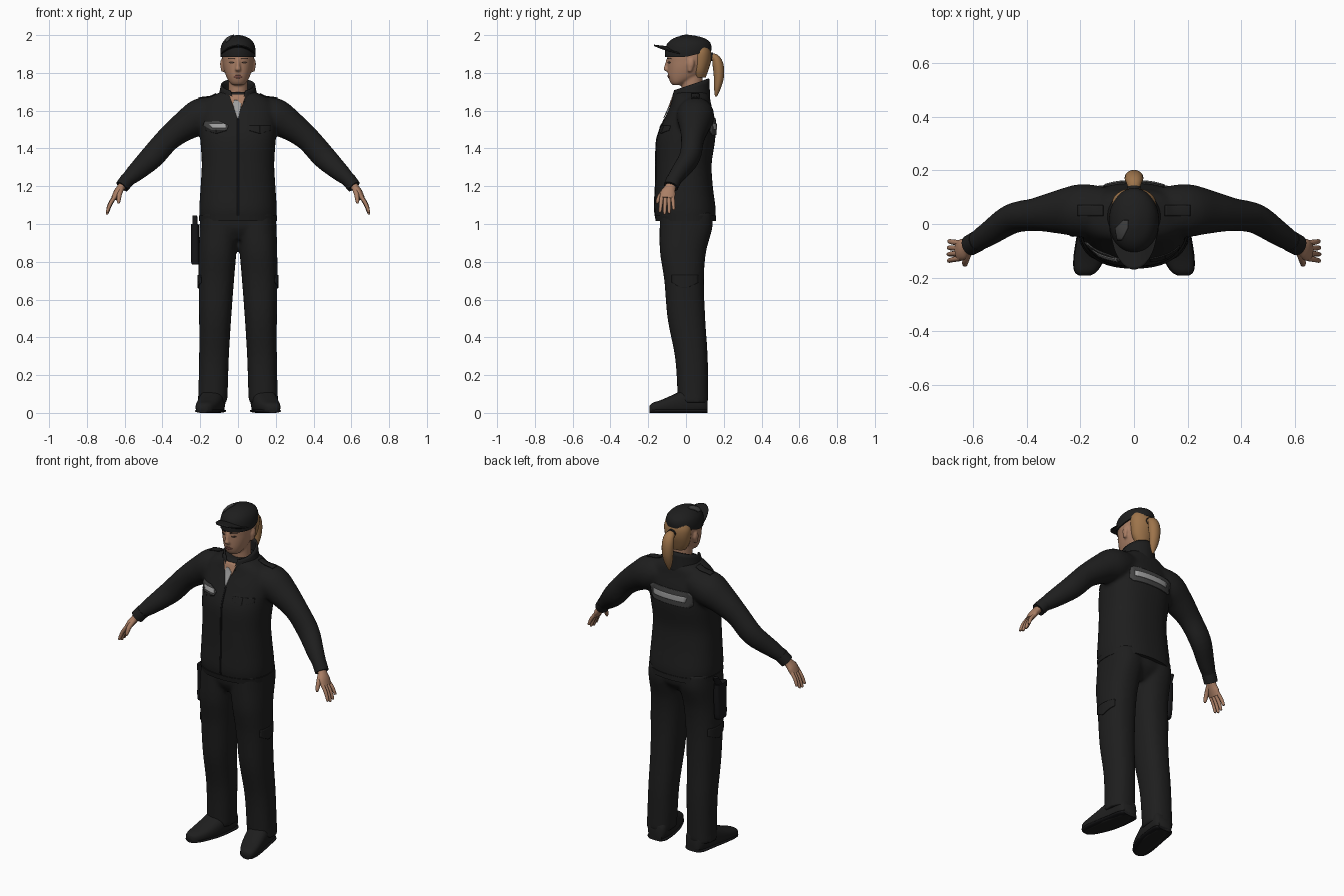
import bpy, bmesh, math
from mathutils import Vector
from mathutils.bvhtree import BVHTree


def material(name, r, g, b):
    m = bpy.data.materials.new(name)
    m.diffuse_color = (r, g, b, 1)
    return m


CLOTH = material("black cloth", 0.013, 0.013, 0.013)
LEATHER = material("dark leather", 0.008, 0.008, 0.009)
SKIN = material("skin", 0.40, 0.21, 0.13)
HAIR = material("light brown hair", 0.34, 0.175, 0.07)
PALE = material("pale grey", 0.34, 0.34, 0.34)
GREY = material("dark grey", 0.055, 0.055, 0.055)
LIP = material("lip", 0.22, 0.085, 0.065)
DARK = material("eye brown", 0.06, 0.035, 0.025)


def loft(bm, secs, ref=(1, 0, 0), axis=None, n=24, p=2.0, k=4):
    """Skin smooth rings through sections (x, y, z, radius_a, radius_b)."""
    s = [Vector(q) for q in secs]
    pts = []
    for i in range(len(s) - 1):
        a, b, c, d = s[max(i - 1, 0)], s[i], s[i + 1], s[min(i + 2, len(s) - 1)]
        for j in range(k):
            t = j / k
            pts.append(0.5 * (2 * b + (c - a) * t + (2 * a - 5 * b + 4 * c - d) * t * t
                              + (3 * b - a - 3 * c + d) * t ** 3))
    pts.append(s[-1])
    rings = []
    for i, q in enumerate(pts):
        o = Vector(q[:3])
        t = Vector(axis) if axis else Vector(pts[min(i + 1, len(pts) - 1)][:3]) - Vector(pts[max(i - 1, 0)][:3])
        t.normalize()
        a = Vector(ref)
        a = (a - t * a.dot(t)).normalized()
        b = t.cross(a)
        ring = []
        for j in range(n):
            th = 2 * math.pi * j / n
            c, sn = math.cos(th), math.sin(th)
            ca = math.copysign(abs(c) ** (2 / p), c)
            sb = math.copysign(abs(sn) ** (2 / p), sn)
            ring.append(bm.verts.new(o + a * ca * q[3] + b * sb * q[4]))
        rings.append(ring)
    for r0, r1 in zip(rings, rings[1:]):
        for j in range(n):
            bm.faces.new((r0[j], r0[(j + 1) % n], r1[(j + 1) % n], r1[j]))
    bm.faces.new(rings[0][::-1])
    bm.faces.new(rings[-1])


def side(secs, s):
    return [(q[0] * s, *q[1:]) for q in secs]


def make(name, bm, mat, voxel=0, thick=0):
    bmesh.ops.recalc_face_normals(bm, faces=bm.faces)
    me = bpy.data.meshes.new(name)
    bm.to_mesh(me)
    bm.free()
    ob = bpy.data.objects.new(name, me)
    bpy.context.collection.objects.link(ob)
    me.materials.append(mat)
    bpy.ops.object.select_all(action='DESELECT')
    ob.select_set(True)
    bpy.context.view_layer.objects.active = ob
    bpy.ops.object.shade_smooth_by_angle(angle=math.radians(50))
    if voxel:
        m = ob.modifiers.new("blend", 'REMESH')
        m.mode, m.voxel_size, m.use_smooth_shade = 'VOXEL', voxel, True
        m = ob.modifiers.new("soften", 'SMOOTH')
        m.factor, m.iterations = 0.5, 4
    if thick:
        m = ob.modifiers.new("thickness", 'SOLIDIFY')
        m.thickness, m.offset = thick, 0
    return ob


def strip(bm, grid):
    v = [[bm.verts.new(q) for q in row] for row in grid]
    for a, b in zip(v, v[1:]):
        for j in range(len(a) - 1):
            bm.faces.new((a[j], a[j + 1], b[j + 1], b[j]))


def plate(name, target, rows, view, mat, lift=0.003, m=12, k=6):
    """Thin plate laid on a surface; rows are (v, u_start, u_end)."""
    bpy.context.view_layer.update()
    tree = BVHTree.FromObject(target, bpy.context.evaluated_depsgraph_get())
    d = {"front": (0, 1, 0), "back": (0, -1, 0), "top": (0, 0, -1),
         "left": (1, 0, 0), "right": (-1, 0, 0)}[view]
    d = Vector(d)
    grid, last = [], None
    for r0, r1 in zip(rows, rows[1:]):
        for i in range(k + 1):
            v, a, b = [x + (y - x) * i / k for x, y in zip(r0, r1)]
            line = []
            for j in range(m + 1):
                u = a + (b - a) * j / m
                base = Vector((u, v, 0) if view == "top" else
                              (0, u, v) if view in ("left", "right") else (u, 0, v))
                hit = tree.ray_cast(base - d * 3, d)[0]
                last = hit or last or base
                line.append(last - d * lift)
            grid.append(line)
    bm = bmesh.new()
    strip(bm, grid)
    bmesh.ops.remove_doubles(bm, verts=bm.verts, dist=0.0002)
    return make(name, bm, mat, thick=0.005)


# Jacket: body and both sleeves blended together
bm = bmesh.new()
loft(bm, [(0, 0, 1.015, .20, .155), (0, -.005, 1.08, .205, .162), (0, -.01, 1.20, .198, .152),
          (0, -.012, 1.32, .192, .148), (0, 0, 1.45, .20, .155), (0, .018, 1.55, .205, .135),
          (0, .026, 1.63, .19, .108), (0, .028, 1.67, .15, .098), (0, .028, 1.70, .09, .085)],
     axis=(0, 0, 1), n=40, p=2.4)
SLEEVE = [(.08, .045, 1.60, .085, .075), (.19, .05, 1.57, .10, .098), (.28, .045, 1.52, .082, .08),
          (.37, .035, 1.45, .062, .066), (.455, .02, 1.355, .056, .064), (.54, -.035, 1.275, .046, .05),
          (.595, -.07, 1.225, .038, .036), (.612, -.08, 1.20, .036, .034)]
for s in (1, -1):
    loft(bm, side(SLEEVE, s), ref=(0, 1, 0))
jacket = make("jacket", bm, CLOTH, voxel=0.011)

# Cuffs
bm = bmesh.new()
for s in (1, -1):
    loft(bm, side([(.585, -.064, 1.235, .04, .039), (.614, -.08, 1.198, .039, .037)], s), ref=(0, 1, 0))
make("cuffs", bm, CLOTH)

# Standing collar, open at the front
bm = bmesh.new()
grid = []
for i in range(6):
    t = i / 5
    gap = math.radians(8 + 20 * t)
    row = []
    for j in range(41):
        th = gap + (2 * math.pi - 2 * gap) * j / 40
        y = .024 - (.10 - .006 * t) * math.cos(th)
        row.append(((.105 - .02 * t) * math.sin(th), y, 1.645 + t * (.083 + .35 * y)))
    grid.append(row)
strip(bm, grid)
make("collar", bm, CLOTH, thick=0.01)

# Jacket hem band
bm = bmesh.new()
loft(bm, [(0, 0, 1.015, .205, .160), (0, -.003, 1.045, .207, .163)], axis=(0, 0, 1), n=40, p=2.4)
make("hem", bm, CLOTH)

# Trousers: legs and hips
bm = bmesh.new()
LEG = [(.135, .037, .055, .078, .082), (.132, .036, .12, .078, .082), (.127, .028, .30, .079, .087),
       (.121, .002, .50, .085, .10), (.115, -.010, .70, .094, .105), (.108, -.016, .85, .10, .122),
       (.10, 0, .98, .104, .140), (.10, 0, 1.06, .10, .138)]
for s in (1, -1):
    loft(bm, side(LEG, s), axis=(0, 0, 1), p=2.3)
loft(bm, [(0, -.01, .92, .09, .09), (0, 0, .98, .17, .135), (0, 0, 1.07, .19, .14)], axis=(0, 0, 1), p=2.3)
trousers = make("trousers", bm, CLOTH, voxel=0.011)

# Shoes and soles
SHOE = [(.125, .115, .045, .045, .045), (.127, .09, .06, .06, .065), (.135, .02, .06, .064, .075),
        (.150, -.06, .045, .064, .055), (.168, -.13, .033, .056, .036), (.18, -.175, .026, .042, .028),
        (.184, -.192, .022, .022, .018)]
for name, squash, grow, mat in (("shoes", 1, 1, CLOTH), ("soles", .0, 1.05, LEATHER)):
    bm = bmesh.new()
    for s in (1, -1):
        secs = [(x, y, z if squash else .011, a * grow, b if squash else .011) for x, y, z, a, b in SHOE]
        loft(bm, side(secs, s), axis=(0, -1, 0), p=2.6)
    for v in bm.verts:
        v.co.z = max(v.co.z, 0)
    make(name, bm, mat)

# Hands: palm, four fingers and thumb
bm = bmesh.new()
for s in (1, -1):
    loft(bm, side([(.60, -.072, 1.22, .026, .022), (.622, -.085, 1.19, .03, .021), (.64, -.095, 1.165, .04, .02),
                   (.657, -.10, 1.135, .038, .015)], s), ref=(0, 1, 0), n=16)
    for i, drop in enumerate((.072, .082, .078, .06)):
        y = -.128 + .019 * i
        tip = -.137 + .024 * i
        loft(bm, side([(.648, y, 1.15, .0105, .011), (.675, (y + tip) / 2, 1.145 - drop / 2, .010, .010),
                       (.684 + drop * .1, tip, 1.14 - drop, .008, .008),
                       (.686 + drop * .1, tip, 1.134 - drop, .003, .003)], s), ref=(0, 1, 0), n=10)
    loft(bm, side([(.618, -.098, 1.19, .016, .016), (.628, -.133, 1.155, .013, .013),
                   (.632, -.15, 1.122, .010, .010), (.632, -.154, 1.108, .004, .004)], s), ref=(1, 0, 0), n=10)
make("hands", bm, SKIN)

# Head, nose, ears and neck
bm = bmesh.new()
loft(bm, [(0, -.046, 1.735, .028, .024), (0, -.036, 1.75, .045, .047), (0, -.012, 1.78, .062, .082),
          (0, .002, 1.82, .075, .099), (0, .012, 1.86, .082, .110), (0, .014, 1.90, .084, .112),
          (0, .015, 1.95, .072, .098), (0, .015, 1.98, .04, .055)], axis=(0, 0, 1), n=32, p=2.1)
loft(bm, [(0, -.094, 1.872, .009, .010), (0, -.102, 1.835, .011, .013), (0, -.104, 1.818, .017, .016),
          (0, -.096, 1.808, .012, .010)], axis=(0, 0, 1), n=12)
loft(bm, [(0, .035, 1.62, .062, .062), (0, .033, 1.70, .052, .055), (0, .028, 1.80, .052, .06)], axis=(0, 0, 1))
for s in (1, -1):
    loft(bm, side([(.080, .020, 1.805, .008, .010), (.086, .026, 1.845, .009, .019),
                   (.085, .026, 1.872, .006, .012)], s), axis=(0, 0, 1), n=10)
head = make("head", bm, SKIN, voxel=0.0055)

# Hair under the cap and ponytail
bm = bmesh.new()
loft(bm, [(0, .072, 1.775, .045, .032), (0, .072, 1.81, .066, .045), (0, .078, 1.86, .078, .054),
          (0, .078, 1.905, .082, .056), (0, .075, 1.94, .072, .05)], axis=(0, 0, 1))
make("hair", bm, HAIR)
bm = bmesh.new()
loft(bm, [(0, .12, 1.885, .018, .018), (0, .155, 1.878, .029, .022), (0, .170, 1.84, .035, .029),
          (0, .174, 1.78, .033, .027), (0, .166, 1.72, .023, .018), (0, .158, 1.675, .005, .005)], n=16)
make("ponytail", bm, HAIR)
bm = bmesh.new()
loft(bm, [(0, .128, 1.887, .025, .022), (0, .140, 1.885, .025, .022)], n=16)
make("hair_tie", bm, CLOTH)

# Cap crown, raised at the back, and curved bill
bm = bmesh.new()
loft(bm, [(0, .012, 1.885, .093, .122), (0, .012, 1.92, .093, .122), (0, .012, 1.955, .084, .111),
          (0, .012, 1.982, .060, .080), (0, .012, 1.997, .025, .034), (0, .012, 2.0, .004, .005)],
     axis=(0, 0, 1), n=36)
for v in bm.verts:
    v.co.z += max(v.co.y, 0) * .25 * (2 - v.co.z) / .115
cap = make("cap", bm, CLOTH)
bm = bmesh.new()
grid = []
for i in range(7):
    t = i / 6
    row = []
    for j in range(21):
        th = math.radians(-78 + 156 * j / 20)
        x = .09 * math.sin(th)
        row.append((x, .012 - (.112 + .07 * t) * math.cos(th), 1.938 + .008 * t - .042 * (x / .09) ** 2))
    grid.append(row)
strip(bm, grid)
make("cap_bill", bm, CLOTH, thick=0.007)
plate("cap_emblem", cap, [(-.06, -.062, -.045), (-.015, -.07, -.022), (.014, -.04, -.022)], "top", GREY)

# Face details
for s, n in ((1, "left"), (-1, "right")):
    plate(n + "_eye", head, [(1.849, s * .03, s * .036), (1.855, s * .02, s * .047), (1.860, s * .028, s * .040)],
          "front", DARK, .001)
    plate(n + "_brow", head, [(1.873, s * .016, s * .052), (1.879, s * .018, s * .050)], "front", DARK, .001)
plate("lips", head, [(1.772, -.010, .010), (1.780, -.024, .024), (1.788, -.012, .012)], "front", LIP, .001)

# Open neckline with undershirt
plate("neckline", jacket, [(1.62, -.024, .020), (1.685, -.046, .042)], "front", SKIN)
plate("undershirt", jacket, [(1.56, -.004, .002), (1.635, -.028, .018), (1.655, -.020, -.004)], "front", PALE, .005)
plate("zip", jacket, [(1.03, -.004, .004), (1.555, -.004, .004)], "front", LEATHER, .001, m=2, k=30)

# Chest and back badges, plain
plate("chest_badge", jacket, [(1.497, -.14, -.06), (1.52, -.185, -.05), (1.545, -.175, -.10)], "front", GREY, .005)
plate("chest_bar", jacket, [(1.508, -.135, -.062), (1.530, -.155, -.066)], "front", PALE, .008)
plate("back_badge", jacket, [(1.47, -.12, .12), (1.485, -.14, .14), (1.545, -.14, .14), (1.56, -.12, .12)],
      "back", GREY, .003)
plate("back_bar", jacket, [(1.50, -.10, .115), (1.532, -.11, .115)], "back", PALE, .006)

# Pocket flaps and shoulder straps
for s, n in ((1, "left"), (-1, "right")):
    g = jacket
    for i, (a, b) in enumerate(((.06, .115), (.115, .17))):
        lo = (1.49, 1.465) if i == 0 else (1.465, 1.49)
        plate(f"{n}_chest_flap_{i}", g, [(1.48, s * (a + .05 * (1 - i)), s * (b - .05 * i)),
                                         (1.495, s * a, s * b), (1.52, s * a, s * b)], "front", CLOTH, .002)
    plate(n + "_shoulder_strap", g, [(.03, s * .115, s * .21), (.07, s * .115, s * .21)], "top", CLOTH, .003)
    plate(n + "_thigh_flap", trousers, [(.66, -.02, .0), (.69, -.075, .065), (.73, -.075, .065)],
          "right" if s > 0 else "left", CLOTH, .003)

# Holster with grip on the hip
bm = bmesh.new()
loft(bm, [(-.222, -.01, .785, .018, .032), (-.226, -.005, .80, .022, .042), (-.227, 0, .90, .022, .046),
          (-.228, 0, 1.0, .02, .048)], axis=(0, 0, 1), p=3)
loft(bm, [(-.228, .01, .98, .013, .022), (-.228, .03, 1.02, .013, .02), (-.228, .045, 1.045, .012, .016)],
     axis=(0, 0, 1), p=3, n=16)
make("holster", bm, LEATHER)
